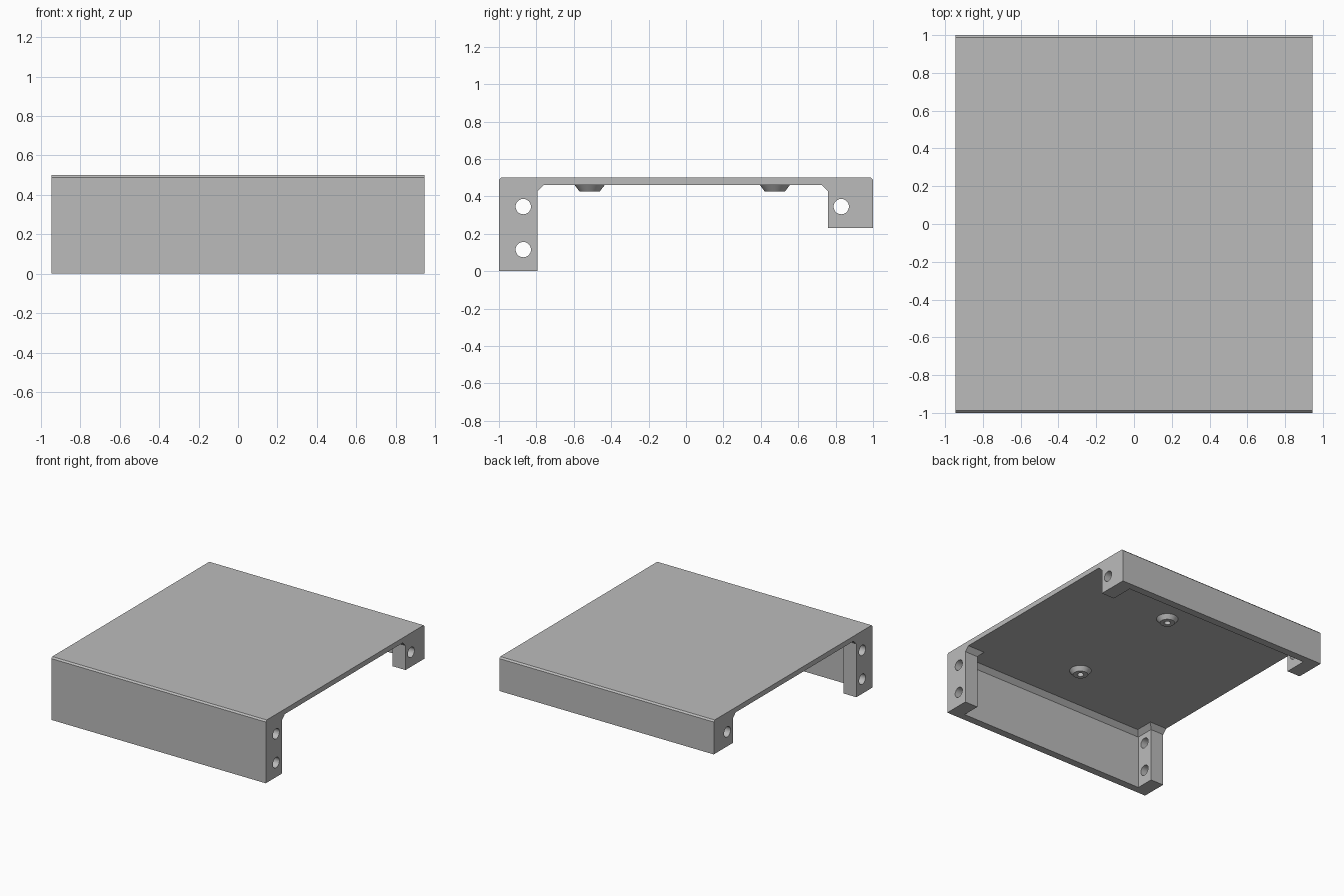
import bpy, bmesh, math

cube = bpy.data.objects.get("Cube")
if cube:
    bpy.data.objects.remove(cube, do_unlink=True)

grey = bpy.data.materials.new("mid_grey")
grey.use_nodes = True
colour = (0.5, 0.5, 0.5, 1)
grey.diffuse_color = colour
grey.node_tree.nodes["Principled BSDF"].inputs["Base Color"].default_value = colour

HALF_X = 0.945     # half width
TOP = 0.5          # top of the plate
UNDER = 0.46       # underside of the plate
CH = 0.035         # inner chamfer
EDGE = 0.012       # top edge chamfer
POST = 0.115       # post thickness along x
WALL = 0.06        # front and back wall thickness


def loft(name, rings):
    """Closed solid through matching rings of points."""
    bm = bmesh.new()
    loops = [[bm.verts.new(p) for p in ring] for ring in rings]
    n = len(loops[0])
    for a, b in zip(loops, loops[1:]):
        for i in range(n):
            j = (i + 1) % n
            bm.faces.new((a[i], a[j], b[j], b[i]))
    bm.faces.new(loops[0])
    bm.faces.new(loops[-1])
    bmesh.ops.recalc_face_normals(bm, faces=bm.faces)
    mesh = bpy.data.meshes.new(name)
    bm.to_mesh(mesh)
    bm.free()
    mesh.materials.append(grey)
    obj = bpy.data.objects.new(name, mesh)
    bpy.context.collection.objects.link(obj)
    return obj


def extrude_x(name, profile, half):
    return loft(name, [[(x, y, z) for y, z in profile] for x in (-half, half)])


def circle(u, v, r, n=32):
    return [(u + r * math.cos(math.tau * i / n), v + r * math.sin(math.tau * i / n))
            for i in range(n)]


def rectangle(hx, hy, z):
    return [(-hx, -hy, z), (hx, -hy, z), (hx, hy, z), (-hx, hy, z)]


def activate(obj):
    bpy.ops.object.select_all(action='DESELECT')
    obj.select_set(True)
    bpy.context.view_layer.objects.active = obj


def cut(obj, cutter):
    cutter.hide_render = True
    activate(obj)
    mod = obj.modifiers.new("cut", 'BOOLEAN')
    mod.operation = 'DIFFERENCE'
    mod.solver = 'EXACT'
    mod.object = cutter
    bpy.ops.object.modifier_apply(modifier=mod.name)
    bpy.data.objects.remove(cutter, do_unlink=True)


# Cover: side profile with a long front leg and a short back leg
cover = extrude_x("cover", [
    (-1, 0), (-0.795, 0), (-0.795, UNDER - CH), (-0.795 + CH, UNDER),
    (0.76 - CH, UNDER), (0.76, UNDER - CH), (0.76, 0.23), (1, 0.23),
    (1, TOP - EDGE), (1 - EDGE, TOP), (-1 + EDGE, TOP), (-1, TOP - EDGE)], HALF_X)

# Hollow between the corner posts, chamfered where it meets the plate
px, py = HALF_X - POST, 1 - WALL
cut(cover, loft("pocket_cutter", [
    rectangle(px, py, -0.1), rectangle(px, py, UNDER - CH),
    rectangle(px - CH, py - CH, UNDER)]))

# Screw holes through the posts
for y, z in ((-0.87, 0.345), (-0.87, 0.115), (0.83, 0.345)):
    cut(cover, extrude_x("hole_cutter", circle(y, z, 0.041), 1.2))

activate(cover)
bpy.ops.object.shade_smooth_by_angle(angle=math.radians(30))

# Tapered bosses with blind holes under the plate
for name, y in (("front_boss", -0.515), ("back_boss", 0.475)):
    steps = ((0.08, UNDER + 0.01), (0.08, UNDER), (0.055, 0.427),
             (0.024, 0.427), (0.024, UNDER))
    boss = loft(name, [[(a, b, z) for a, b in circle(0.08, y, r)] for r, z in steps])
    activate(boss)
    bpy.ops.object.shade_smooth_by_angle(angle=math.radians(30))
